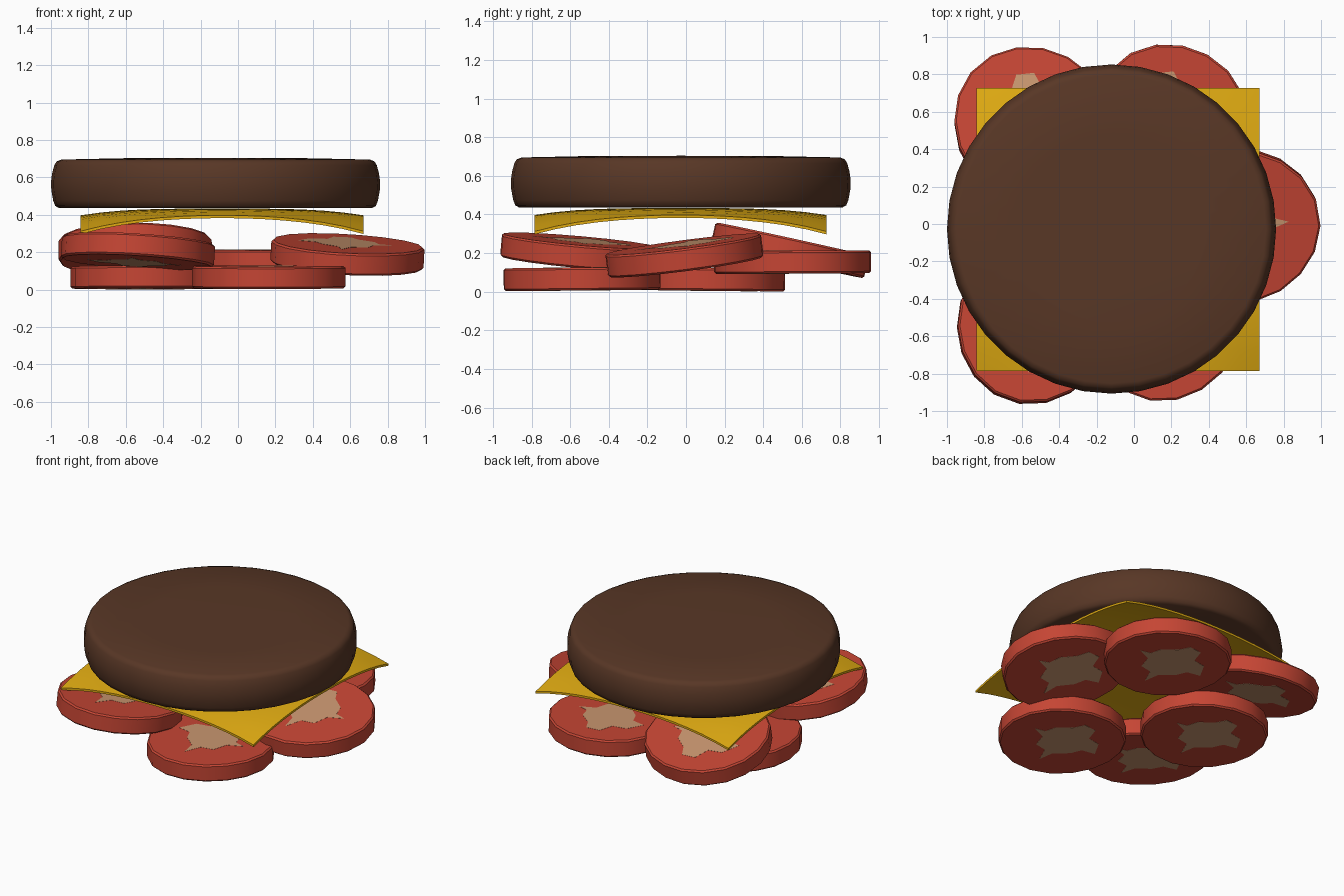
import bpy, bmesh, math
from mathutils import Matrix, Vector

if "Cube" in bpy.data.objects:
    bpy.data.objects.remove(bpy.data.objects["Cube"])


def material(name, rgb):
    m = bpy.data.materials.new(name)
    m.diffuse_color = (*rgb, 1)
    m.use_nodes = True
    m.node_tree.nodes["Principled BSDF"].inputs["Base Color"].default_value = m.diffuse_color
    return m


BROWN = material("patty brown", (0.098, 0.038, 0.019))
YELLOW = material("cheese yellow", (0.75, 0.41, 0.006))
RED = material("tomato red", (0.56, 0.06, 0.034))
TAN = material("tomato core tan", (0.58, 0.305, 0.16))


def make(name, bm, mats, angle):
    bmesh.ops.recalc_face_normals(bm, faces=bm.faces[:])
    me = bpy.data.meshes.new(name)
    bm.to_mesh(me)
    bm.free()
    for m in mats:
        me.materials.append(m)
    ob = bpy.data.objects.new(name, me)
    bpy.context.collection.objects.link(ob)
    bpy.ops.object.select_all(action='DESELECT')
    ob.select_set(True)
    bpy.context.view_layer.objects.active = ob
    bpy.ops.object.shade_smooth_by_angle(angle=math.radians(angle))
    return ob


def prism(bm, pts, z0, z1, mat):
    """Closed prism over a 2D outline."""
    lo = [bm.verts.new((x, y, z0)) for x, y in pts]
    hi = [bm.verts.new((x, y, z1)) for x, y in pts]
    n = len(pts)
    faces = [bm.faces.new(lo[::-1]), bm.faces.new(hi)]
    faces += [bm.faces.new((lo[i], lo[(i + 1) % n], hi[(i + 1) % n], hi[i])) for i in range(n)]
    for f in faces:
        f.material_index = mat
    return faces


# Patty: lathed profile with a bulging rim
def patty():
    bm = bmesh.new()
    prof = [(0, 0.435), (0.835, 0.435), (0.857, 0.447), (0.868, 0.475), (0.878, 0.53), (0.88, 0.575),
            (0.874, 0.62), (0.862, 0.665), (0.85, 0.685), (0.825, 0.695), (0.5, 0.702), (0, 0.704)]
    vs = [bm.verts.new((r, 0, z)) for r, z in prof]
    es = [bm.edges.new(p) for p in zip(vs, vs[1:])]
    bmesh.ops.spin(bm, geom=vs + es, cent=(0, 0, 0), axis=(0, 0, 1),
                   angle=math.tau, steps=36, use_duplicate=False)
    bmesh.ops.remove_doubles(bm, verts=bm.verts[:], dist=1e-4)
    bmesh.ops.translate(bm, verts=bm.verts[:], vec=(-0.12, -0.027, 0))
    make("patty", bm, [BROWN], 50)


# Cheese: square sheet whose corners droop
def cheese():
    bm = bmesh.new()
    bmesh.ops.create_grid(bm, x_segments=14, y_segments=14, size=1)
    for v in bm.verts:
        r = math.hypot(v.co.x, v.co.y)
        v.co = (v.co.x * 0.756 - 0.085, v.co.y * 0.756 - 0.029, 0.433 - 0.036 * r ** 3.5)
    top = bm.faces[:]
    ret = bmesh.ops.extrude_face_region(bm, geom=top, use_keep_orig=True)
    low = [g for g in ret["geom"] if isinstance(g, bmesh.types.BMVert)]
    bmesh.ops.translate(bm, verts=low, vec=(0, 0, -0.015))
    make("cheese_slice", bm, [YELLOW], 40)


# Tomato core outline, in a frame turned 45 degrees from x
CORE = [(-.155, .19), (-.09, .15), (-.02, .19), (.09, .175), (.17, .2), (.23, .125), (.18, .03),
        (.235, -.05), (.2, -.17), (.12, -.115), (.045, -.145), (-.07, -.135), (-.16, -.2),
        (-.115, -.085), (-.165, -.01), (-.115, .085)]


# Tomato slice: bevelled disc with thin core plates on both faces, tilted
def tomato(name, pos, slope_x, slope_y):
    bm = bmesh.new()
    n, h = 18, 0.059
    rim = []
    for i in range(n):
        a = math.tau * i / n
        r = 0.41 + 0.006 * math.sin(3 * a + 1)
        rim.append((r * math.cos(a), r * math.sin(a)))
    caps = prism(bm, rim, -h, h, 0)[:2]
    edges = list({e for f in caps for e in f.edges})
    bmesh.ops.bevel(bm, geom=edges, offset=0.01, segments=1, affect='EDGES')
    k = math.sqrt(0.5)
    core = [((t - s) * k, (s + t) * k) for s, t in CORE]
    prism(bm, core, h - 0.001, h + 0.001, 1)
    prism(bm, core, -h - 0.001, -h + 0.001, 1)
    normal = Vector((-slope_x, -slope_y, 1)).normalized()
    rot = Vector((0, 0, 1)).rotation_difference(normal).to_matrix().to_4x4()
    bmesh.ops.transform(bm, matrix=Matrix.Translation(pos) @ rot, verts=bm.verts[:])
    make(name, bm, [RED, TAN], 30)


patty()
cheese()
tomato("tomato_front_right", (0.16, -0.535, 0.066), 0.0, 0.01)
tomato("tomato_left", (-0.49, 0.11, 0.064), 0.0, -0.01)
tomato("tomato_back_right", (0.19, 0.555, 0.153), 0.0, 0.005)
tomato("tomato_right", (0.58, -0.005, 0.187), -0.055, 0.13)
tomato("tomato_front_left", (-0.54, -0.55, 0.205), -0.06, -0.09)
tomato("tomato_back_left", (-0.555, 0.54, 0.214), 0.01, -0.22)
